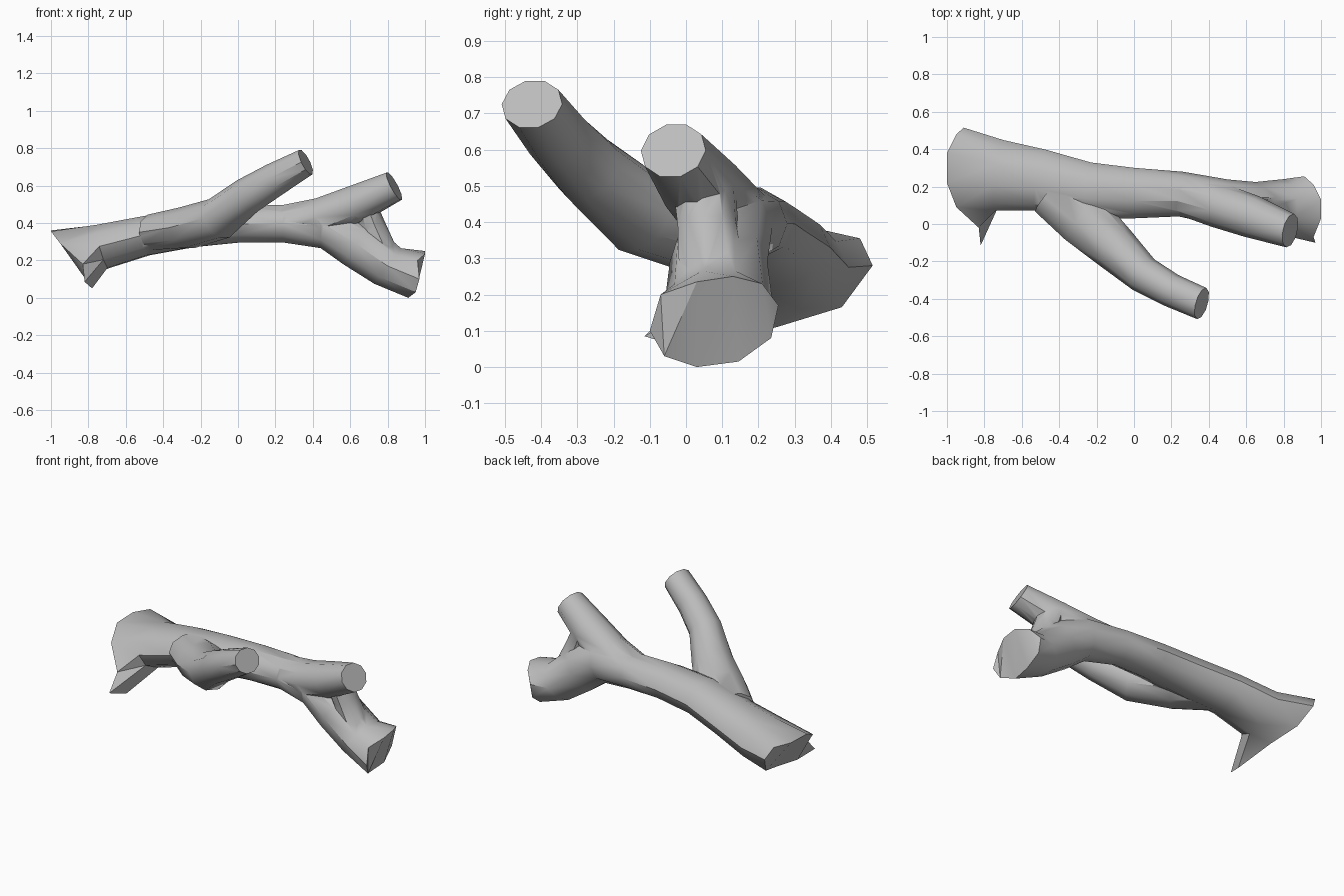
import bpy, bmesh, math
from mathutils import Vector

if "Cube" in bpy.data.objects:
    bpy.data.objects.remove(bpy.data.objects["Cube"])

SIDES = 10
grey = bpy.data.materials.new("weathered_grey")
grey.diffuse_color = (0.5, 0.5, 0.5, 1)
grey.use_nodes = True
grey.node_tree.nodes["Principled BSDF"].inputs["Base Color"].default_value = grey.diffuse_color


def oval(center, tangent, ry, rz):
    """Oval ring square to the tangent, starting at the +y side and turning upward."""
    t = tangent.normalized()
    h = Vector((-t.y, t.x, 0)).normalized()
    v = t.cross(h)
    return [center + h * math.cos(a) * ry + v * math.sin(a) * rz
            for a in (2 * math.pi * i / SIDES for i in range(SIDES))]


def limb(name, stations, start=None, end=None, end_dir=None):
    """Loft ovals (x, y, z, ry, rz) into a closed tube, with optional ragged end rings."""
    pts = [Vector(s[:3]) for s in stations]
    rings = []
    for i, s in enumerate(stations):
        t = pts[min(i + 1, len(pts) - 1)] - pts[max(i - 1, 0)]
        if end_dir and i == len(pts) - 1:
            t = Vector(end_dir)
        rings.append(oval(pts[i], t, s[3], s[4]))
    if start:
        rings.insert(0, start)
    if end:
        rings.append(end)
    bm = bmesh.new()
    loops = [[bm.verts.new(p) for p in r] for r in rings]
    for a, b in zip(loops, loops[1:]):
        for i in range(SIDES):
            j = (i + 1) % SIDES
            bm.faces.new((a[i], a[j], b[j], b[i]))
    bm.faces.new(loops[0][::-1])
    bm.faces.new(loops[-1])
    bmesh.ops.triangulate(bm, faces=bm.faces[:])
    bmesh.ops.recalc_face_normals(bm, faces=bm.faces[:])
    me = bpy.data.meshes.new(name)
    bm.to_mesh(me)
    bm.free()
    ob = bpy.data.objects.new(name, me)
    me.materials.append(grey)
    bpy.context.collection.objects.link(ob)
    return ob


# flared, splintered butt end and the blunt end of the lower fork
butt = [(-.91, .515, .28), (-.95, .48, .355), (-1, .38, .36), (-1, .22, .355),
        (-.95, .09, .29), (-.83, -.02, .18), (-.82, -.115, .085), (-.78, .0, .05),
        (-.81, .25, .11), (-.86, .43, .165)]
blunt = [(.91, .255, .17), (.96, .21, .23), (1, .13, .25), (1, .03, .235),
         (.96, -.07, .2), (.97, -.1, .1), (.95, -.06, .03), (.91, .03, 0),
         (.92, .145, .015), (.91, .235, .08)]

# trunk running into the lower fork
trunk = limb("branch", [
    (-.72, .26, .275, .19, .125), (-.5, .235, .33, .165, .11),
    (-.25, .18, .375, .15, .11), (0, .165, .395, .135, .105),
    (.25, .16, .395, .12, .105), (.48, .115, .385, .125, .13),
    (.64, .09, .29, .135, .14), (.8, .09, .17, .15, .125)], butt, blunt)

# side limb, upper fork and the web between the forks
side = limb("side_limb", [
    (-.45, .17, .35, .13, .1), (-.27, .03, .375, .15, .115),
    (-.1, -.13, .425, .125, .115), (.05, -.27, .545, .1, .1),
    (.2, -.355, .635, .09, .09), (.362, -.425, .725, .087, .075)],
    end_dir=(.85, -.25, .42))
upper = limb("upper_fork", [
    (.25, .15, .405, .1, .095), (.45, .1, .43, .12, .11),
    (.63, .04, .5, .115, .105), (.835, -.035, .597, .092, .085)],
    end_dir=(.85, -.2, .45))
web = limb("fork_web", [
    (.66, .05, .52, .09, .07), (.71, .06, .39, .085, .075),
    (.79, .08, .2, .1, .08)])

# merge everything into one skin
bpy.context.view_layer.objects.active = trunk
for part in (side, upper, web):
    m = trunk.modifiers.new("union", 'BOOLEAN')
    m.operation = 'UNION'
    m.solver = 'EXACT'
    m.object = part
    bpy.ops.object.modifier_apply(modifier=m.name)
    bpy.data.objects.remove(part)

trunk.select_set(True)
bpy.ops.object.shade_smooth_by_angle(angle=math.radians(40))
